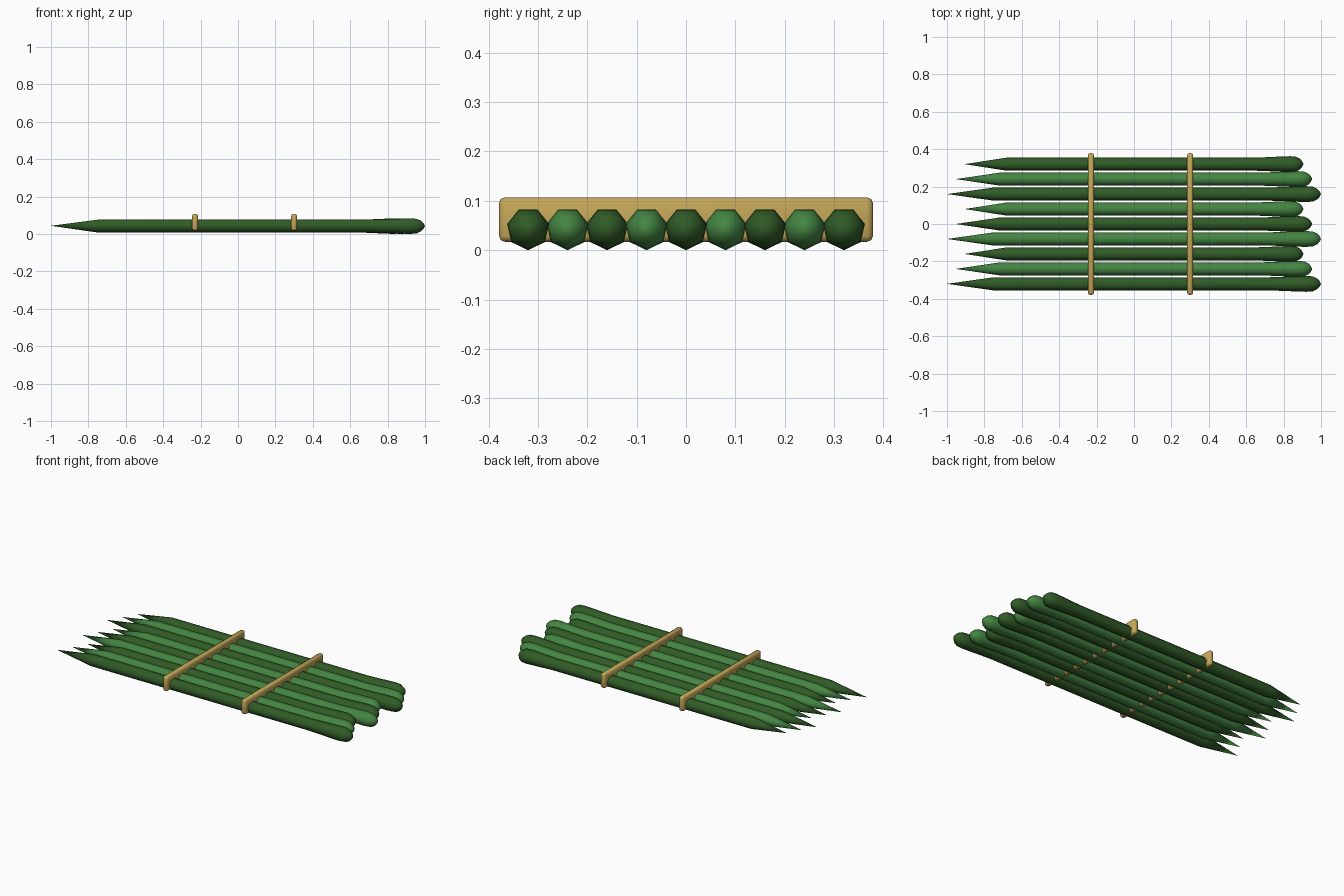
import bpy, bmesh, math

if "Cube" in bpy.data.objects:
    bpy.data.objects.remove(bpy.data.objects["Cube"])

def material(name, rgb):
    m = bpy.data.materials.new(name)
    m.diffuse_color = (*rgb, 1)
    m.use_nodes = True
    m.node_tree.nodes["Principled BSDF"].inputs["Base Color"].default_value = m.diffuse_color
    return m

DARK = material("dark green", (0.030, 0.105, 0.020))
LIGHT = material("light green", (0.058, 0.235, 0.055))
TIE = material("straw tan", (0.56, 0.39, 0.10))

SIDES, ZC = 7, 0.0435
# stalk profile: (fraction of half length, radius)
PROFILE = [(-0.75, 0.036), (0.72, 0.036), (0.78, 0.038), (0.86, 0.0415),
           (0.92, 0.0435), (0.955, 0.041), (0.98, 0.029), (0.992, 0.016)]

def finish(bm, name, mat, smooth):
    bmesh.ops.recalc_face_normals(bm, faces=bm.faces)
    me = bpy.data.meshes.new(name)
    bm.to_mesh(me)
    bm.free()
    me.materials.append(mat)
    for p in me.polygons:
        p.use_smooth = smooth
    ob = bpy.data.objects.new(name, me)
    bpy.context.collection.objects.link(ob)
    return ob

def stalk(name, y, half, mat):
    bm = bmesh.new()
    rings = []
    for t, r in PROFILE:
        ring = []
        for k in range(SIDES):
            a = 2 * math.pi * k / SIDES      # first corner points straight down
            ring.append(bm.verts.new((t * half, y + r * math.sin(a), ZC - r * math.cos(a))))
        rings.append(ring)
    for a, b in zip(rings, rings[1:]):
        for k in range(SIDES):
            n = (k + 1) % SIDES
            bm.faces.new((a[k], a[n], b[n], b[k]))
    # sharp tip and rounded butt
    for ring, x in ((rings[0], -half), (rings[-1], half)):
        tip = bm.verts.new((x, y, ZC))
        for k in range(SIDES):
            bm.faces.new((ring[k], ring[(k + 1) % SIDES], tip))
    return finish(bm, name, mat, True)

# nine stalks, alternating colour, staggered lengths
for i in range(9):
    half = (1.0, 0.953, 0.906)[i % 3]
    stalk(f"stalk_{i + 1}", -0.32 + 0.08 * i, half, LIGHT if i % 2 else DARK)

# two binding ties across the bundle
for i, x in enumerate((-0.23, 0.30)):
    bm = bmesh.new()
    bmesh.ops.create_cube(bm, size=1)
    for v in bm.verts:
        v.co = (x + v.co.x * 0.032, v.co.y * 0.758, 0.062 + v.co.z * 0.09)
    bmesh.ops.bevel(bm, geom=bm.edges[:], offset=0.012, segments=2, profile=0.5, affect='EDGES')
    finish(bm, f"tie_{i + 1}", TIE, True)
